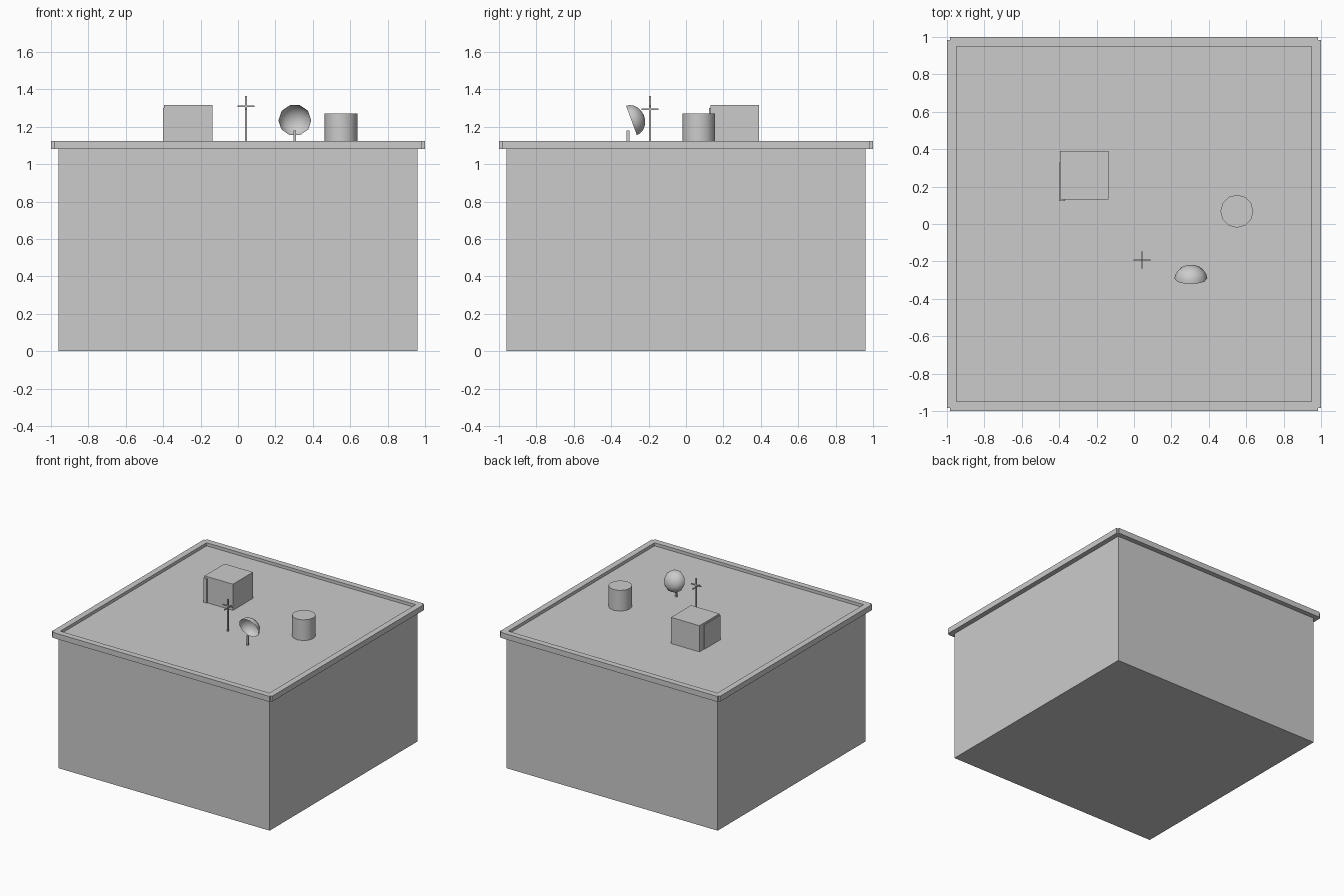
import bpy, bmesh, math
from mathutils import Vector

if "Cube" in bpy.data.objects:
    bpy.data.objects.remove(bpy.data.objects["Cube"])


def finish(name, bm):
    mesh = bpy.data.meshes.new(name)
    bm.to_mesh(mesh)
    bm.free()
    obj = bpy.data.objects.new(name, mesh)
    bpy.context.collection.objects.link(obj)
    return obj


def box(name, lo, hi):
    bm = bmesh.new()
    bmesh.ops.create_cube(bm, size=1)
    for v in bm.verts:
        v.co = Vector([lo[i] + (v.co[i] + 0.5) * (hi[i] - lo[i]) for i in range(3)])
    return finish(name, bm)


def post(name, x, y, half, z0, z1):
    return box(name, (x - half, y - half, z0), (x + half, y + half, z1))


ROOF = 1.10

# Building block with a raised parapet; the strips stop short to notch the corners
box("building", (-0.96, -0.96, 0), (0.96, 0.96, ROOF))
for side, s in (("a", -1), ("b", 1)):
    near, far = sorted((s * 0.95, s * 1.0))
    box("parapet_x_" + side, (near, -0.985, 1.08), (far, 0.985, 1.125))
    box("parapet_y_" + side, (-0.985, near, 1.08), (0.985, far, 1.125))

# Stair hut and its door panel
box("roof_hut", (-0.395, 0.13, ROOF), (-0.137, 0.39, 1.315))
box("hut_door", (-0.40, 0.122, ROOF), (-0.37, 0.33, 1.30))

# Water tank
bm = bmesh.new()
bmesh.ops.create_cone(bm, cap_ends=True, segments=12, radius1=0.088, radius2=0.088, depth=1.27 - ROOF)
bmesh.ops.translate(bm, verts=bm.verts, vec=(0.55, 0.068, (1.27 + ROOF) / 2))
tank = finish("water_tank", bm)

# Aerial mast with crossed bars
ax, ay = 0.043, -0.193
post("aerial_mast", ax, ay, 0.005, ROOF, 1.365)
box("aerial_bar_x", (ax - 0.046, ay - 0.004, 1.305), (ax + 0.046, ay + 0.004, 1.313))
box("aerial_bar_y", (ax - 0.004, ay - 0.046, 1.289), (ax + 0.004, ay + 0.046, 1.297))

# Dish: open half ellipsoid facing forward and slightly down
bm = bmesh.new()
centre = Vector((0.304, -0.2915, 1.2335))
right, down, back = Vector((1, 0, 0)), Vector((0, 0.345, -0.938)), Vector((0, 0.938, 0.345))
SIDES, RINGS, R, DEPTH = 10, 5, 0.088, 0.072
rings = []
for i in range(RINGS):
    t = math.pi / 2 * i / RINGS
    rings.append([bm.verts.new(centre + back * DEPTH * math.sin(t) + R * math.cos(t) *
                  (right * math.cos(2 * math.pi * k / SIDES) + down * math.sin(2 * math.pi * k / SIDES)))
                  for k in range(SIDES)])
pole = bm.verts.new(centre + back * DEPTH)
for k in range(SIDES):
    n = (k + 1) % SIDES
    for a, b in zip(rings, rings[1:]):
        bm.faces.new((a[k], b[k], b[n], a[n]))
    bm.faces.new((rings[-1][k], pole, rings[-1][n]))
for f in bm.faces:
    f.normal_update()
    if f.normal.dot(f.calc_center_median() - centre) < 0:
        f.normal_flip()
dish = finish("dish", bm)
post("dish_post", 0.304, -0.31, 0.007, ROOF, 1.18)

# Smooth the rounded parts
for obj in (tank, dish):
    bpy.ops.object.select_all(action='DESELECT')
    obj.select_set(True)
    bpy.context.view_layer.objects.active = obj
    bpy.ops.object.shade_smooth_by_angle(angle=math.radians(40))
